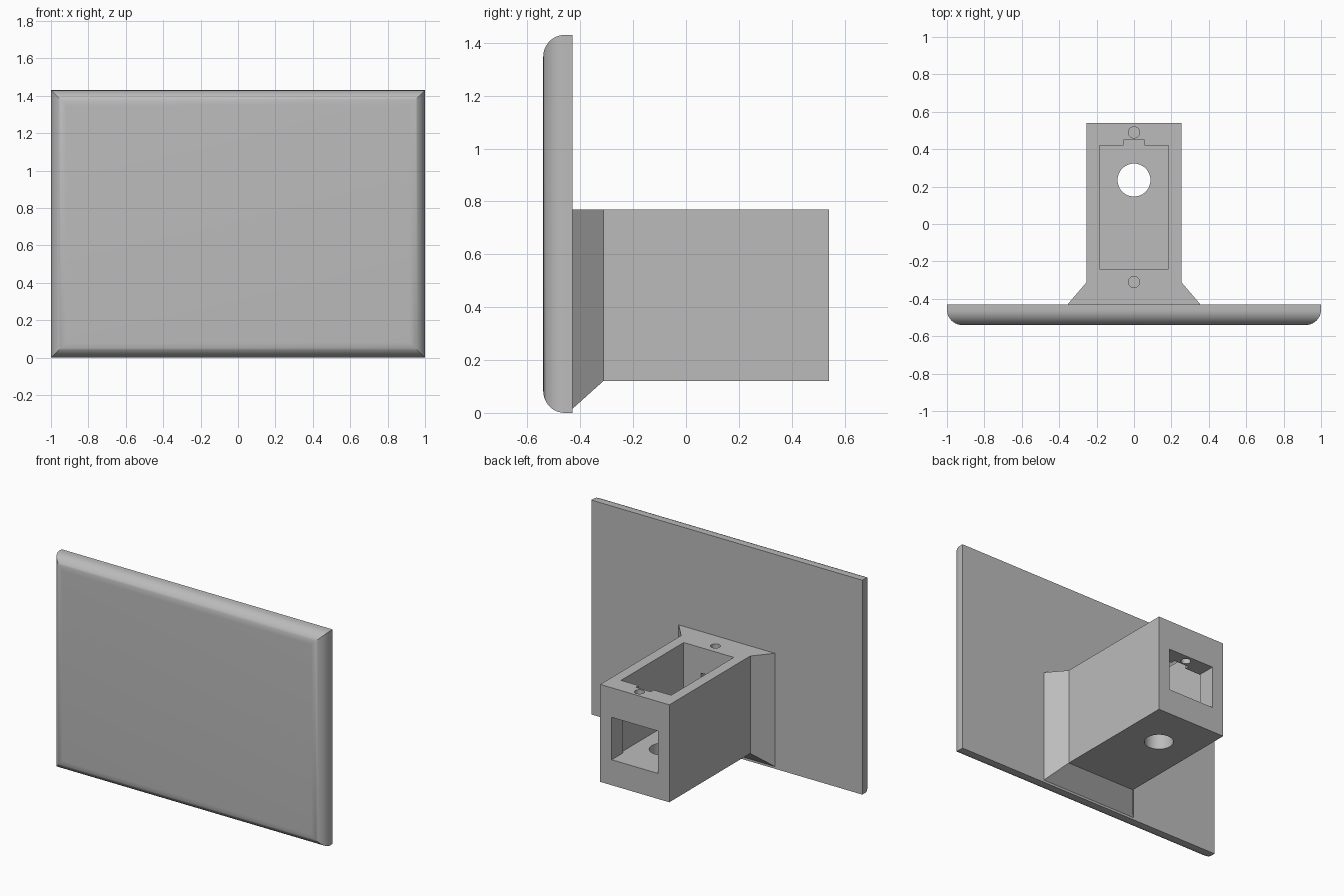
import bpy, bmesh
from mathutils import Matrix, Vector

cube = bpy.data.objects.get("Cube")
if cube:
    bpy.data.objects.remove(cube, do_unlink=True)

grey = bpy.data.materials.new("plain grey")
grey.use_nodes = True
GREY = (0.5, 0.5, 0.5, 1)
grey.diffuse_color = GREY
grey.node_tree.nodes["Principled BSDF"].inputs["Base Color"].default_value = GREY


def make_object(name, bm):
    bmesh.ops.recalc_face_normals(bm, faces=bm.faces[:])
    mesh = bpy.data.meshes.new(name)
    bm.to_mesh(mesh)
    bm.free()
    mesh.materials.append(grey)
    obj = bpy.data.objects.new(name, mesh)
    bpy.context.scene.collection.objects.link(obj)
    return obj


def box(x, y, z):
    """Box bmesh from (low, high) spans."""
    bm = bmesh.new()
    size = [b - a for a, b in (x, y, z)]
    mid = Vector([(a + b) / 2 for a, b in (x, y, z)])
    bmesh.ops.create_cube(bm, size=1, matrix=Matrix.Translation(mid) @ Matrix.Diagonal((*size, 1)))
    return bm


def drill(y, radius, low, high, sides):
    """Upright cylinder bmesh on the centre line."""
    bm = bmesh.new()
    bmesh.ops.create_cone(bm, cap_ends=True, segments=sides, radius1=radius, radius2=radius,
                          depth=high - low, matrix=Matrix.Translation((0, y, (low + high) / 2)))
    return bm


def smooth(obj):
    bpy.ops.object.select_all(action='DESELECT')
    obj.select_set(True)
    bpy.context.view_layer.objects.active = obj
    bpy.ops.object.shade_smooth_by_angle(angle=0.5)


# Face plate with a rounded, mitred front rim
FRONT, BACK, HEIGHT = -0.54, -0.43, 1.43
bm = box((-1, 1), (FRONT, BACK), (0, HEIGHT))
rim = [e for e in bm.edges if all(v.co.y < FRONT + 0.01 for v in e.verts)]
bmesh.ops.bevel(bm, geom=rim, offset=0.082, offset_type='OFFSET', segments=12,
                profile=0.5, affect='EDGES', clamp_overlap=False)
smooth(make_object("face_plate", bm))

# Square arm that flares where it meets the plate
TOP, BOTTOM, END = 0.77, 0.12, 0.54
bm = bmesh.new()
rings = []
for y, half, low in ((-0.45, 0.355, 0.015), (BACK, 0.355, 0.015),
                     (-0.313, 0.255, BOTTOM), (END, 0.255, BOTTOM)):
    corners = ((-half, low), (half, low), (half, TOP), (-half, TOP))
    rings.append([bm.verts.new((x, y, z)) for x, z in corners])
for a, b in zip(rings, rings[1:]):
    for i in range(4):
        j = (i + 1) % 4
        bm.faces.new((a[i], a[j], b[j], b[i]))
bm.faces.new(rings[0])
bm.faces.new(rings[-1])
arm = make_object("mounting_arm", bm)

# Openings in the arm
FLOOR, LINTEL, ABOVE = 0.29, 0.573, 0.9
cutters = {
    "cavity": box((-0.185, 0.185), (-0.24, 0.42), (FLOOR, ABOVE)),
    "cavity_notch": box((-0.055, 0.055), (0.38, 0.45), (FLOOR + 0.02, ABOVE)),
    "end_window": box((-0.17, 0.17), (0.36, 0.7), (FLOOR, LINTEL)),
    "front_pocket": box((-0.058, 0.058), (-0.36, -0.2), (0.45, 0.6)),
    "floor_hole": drill(0.235, 0.088, 0, 0.4, 48),
    "rear_screw_hole": drill(0.49, 0.03, 0.5, ABOVE, 24),
    "front_screw_hole": drill(-0.31, 0.03, 0.52, ABOVE, 24),
}
helpers = []
for name, bm in cutters.items():
    cutter = make_object(name + "_cutter", bm)
    cutter.hide_render = True
    helpers.append(cutter)
    cut = arm.modifiers.new(name, 'BOOLEAN')
    cut.operation = 'DIFFERENCE'
    cut.solver = 'EXACT'
    cut.object = cutter

# Bake the cuts and drop the cutters
bpy.context.view_layer.update()
graph = bpy.context.evaluated_depsgraph_get()
baked = bpy.data.meshes.new_from_object(arm.evaluated_get(graph))
arm.modifiers.clear()
arm.data = baked
for cutter in helpers:
    bpy.data.objects.remove(cutter, do_unlink=True)
smooth(arm)
